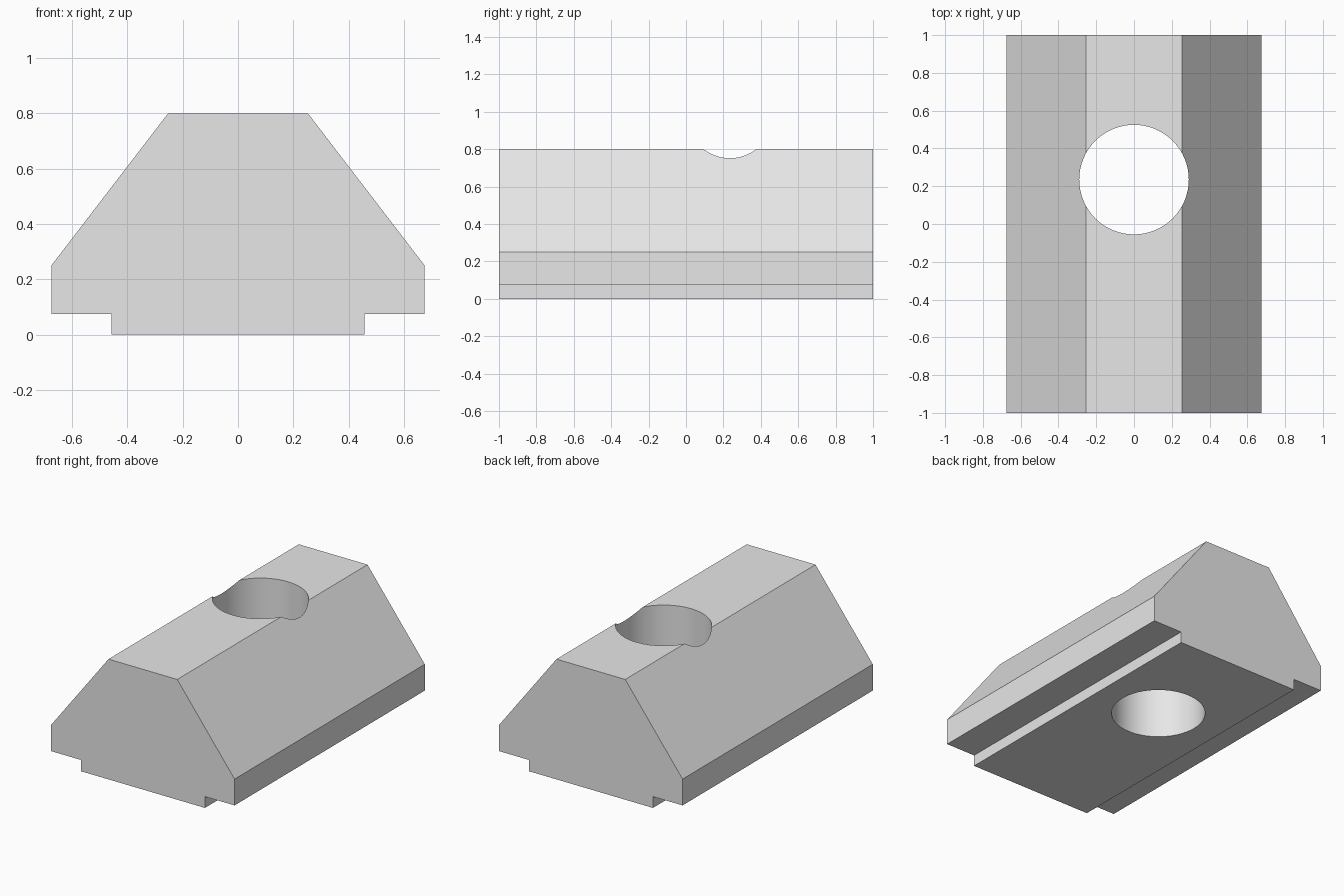
import bpy
import bmesh
from math import radians

cube = bpy.data.objects.get("Cube")
if cube:
    bpy.data.objects.remove(cube, do_unlink=True)

# Plain grey metal
metal = bpy.data.materials.new("grey_metal")
metal.use_nodes = True
grey = (0.8, 0.8, 0.8, 1)
metal.diffuse_color = grey
metal.node_tree.nodes["Principled BSDF"].inputs["Base Color"].default_value = grey


def add_object(name, bm):
    bmesh.ops.recalc_face_normals(bm, faces=bm.faces)
    mesh = bpy.data.meshes.new(name)
    bm.to_mesh(mesh)
    bm.free()
    mesh.materials.append(metal)
    obj = bpy.data.objects.new(name, mesh)
    bpy.context.collection.objects.link(obj)
    return obj


# Slot nut body: mirrored half profile extruded along y
half = [(0.457, 0), (0.457, 0.075), (0.675, 0.075), (0.675, 0.25), (0.253, 0.8)]
profile = half + [(-x, z) for x, z in reversed(half)]
bm = bmesh.new()
face = bm.faces.new([bm.verts.new((x, -1, z)) for x, z in profile])
extruded = bmesh.ops.extrude_face_region(bm, geom=[face])["geom"]
bmesh.ops.translate(bm, vec=(0, 2, 0),
                    verts=[v for v in extruded if isinstance(v, bmesh.types.BMVert)])
body = add_object("slot_nut_body", bm)

# Vertical through hole
bm = bmesh.new()
bmesh.ops.create_cone(bm, cap_ends=True, segments=64, radius1=0.29, radius2=0.29, depth=2)
cutter = add_object("hole_cutter", bm)
cutter.location = (0, 0.235, 0.4)
cutter.hide_render = True

cut = body.modifiers.new("through_hole", "BOOLEAN")
cut.operation = "DIFFERENCE"
cut.solver = "EXACT"
cut.object = cutter

bpy.ops.object.select_all(action="DESELECT")
body.select_set(True)
bpy.context.view_layer.objects.active = body
bpy.ops.object.modifier_apply(modifier=cut.name)
bpy.data.objects.remove(cutter, do_unlink=True)

# Smooth hole wall, crisp outer edges
bpy.ops.object.shade_smooth_by_angle(angle=radians(30))
